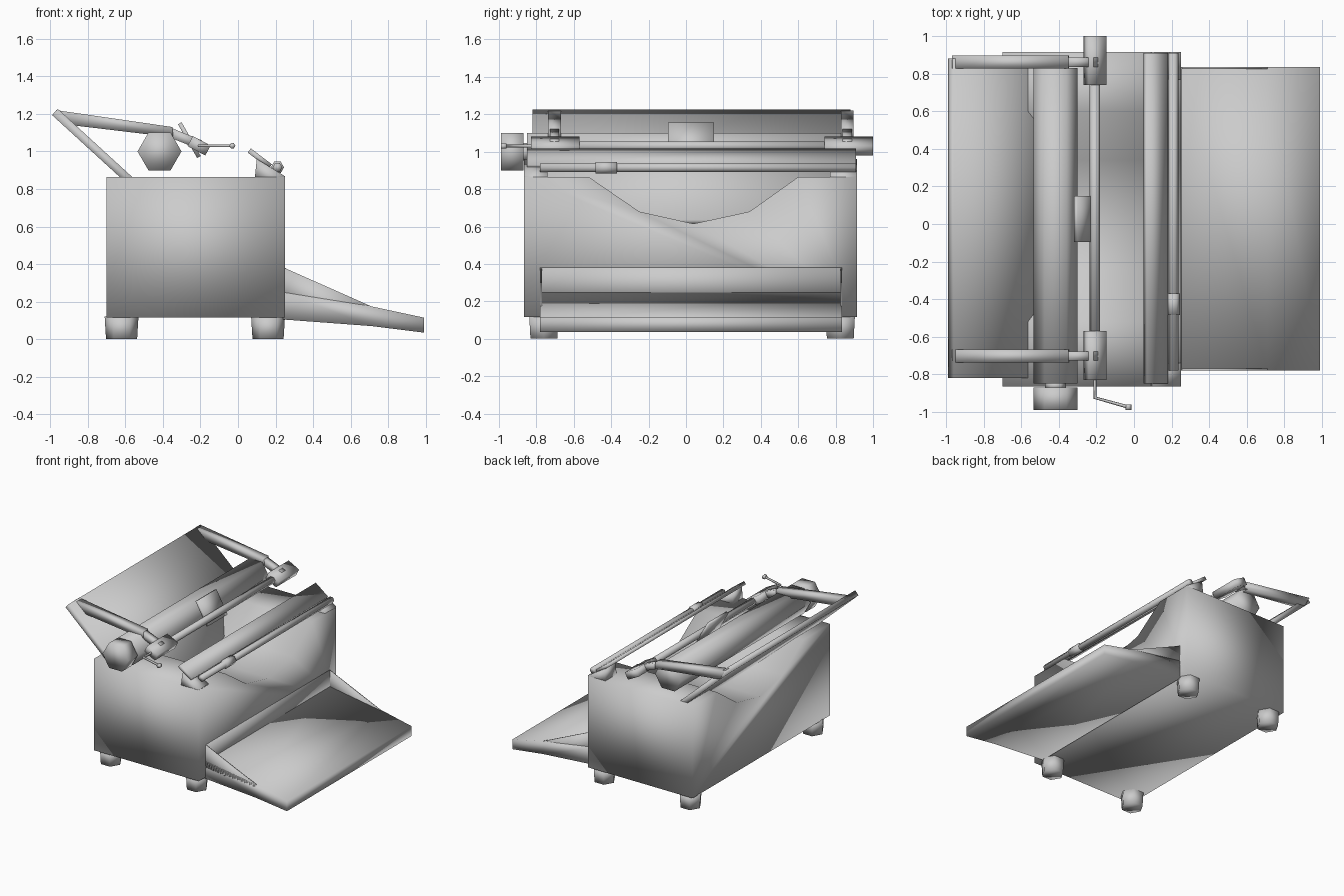
import bpy, bmesh, math
from mathutils import Vector

cube = bpy.data.objects.get("Cube")
if cube:
    bpy.data.objects.remove(cube, do_unlink=True)

grey = bpy.data.materials.new("plain grey")
grey.use_nodes = True
grey.diffuse_color = (0.6, 0.6, 0.6, 1)
grey.node_tree.nodes["Principled BSDF"].inputs["Base Color"].default_value = (0.6, 0.6, 0.6, 1)

# How a flat profile point (u, v) at depth d maps to space for each extrusion axis
PLACE = {
    "x": lambda u, v, d: (d, u, v),
    "y": lambda u, v, d: (u, d, v),
    "z": lambda u, v, d: (u, v, d),
}


def prism(name, profile, axis, start, end):
    """Extrude a closed profile along an axis, smooth shaded."""
    bm = bmesh.new()
    base = bm.faces.new([bm.verts.new(PLACE[axis](u, v, start)) for u, v in profile])
    moved = bmesh.ops.extrude_face_region(bm, geom=[base])["geom"]
    shift = Vector(PLACE[axis](0, 0, end - start))
    bmesh.ops.translate(bm, vec=shift, verts=[g for g in moved if isinstance(g, bmesh.types.BMVert)])
    bmesh.ops.recalc_face_normals(bm, faces=bm.faces)
    for face in bm.faces:
        face.smooth = True
    mesh = bpy.data.meshes.new(name)
    bm.to_mesh(mesh)
    bm.free()
    mesh.materials.append(grey)
    obj = bpy.data.objects.new(name, mesh)
    bpy.context.collection.objects.link(obj)
    return obj


def polygon(u, v, radius, sides=6):
    step = math.tau / sides
    return [(u + radius * math.cos(i * step), v + radius * math.sin(i * step)) for i in range(sides)]


def slab(a, b, thickness):
    """Four-sided profile of a straight bar centred on the line a-b."""
    a, b = Vector(a), Vector(b)
    side = (b - a).orthogonal().normalized() * thickness / 2
    return [tuple(p) for p in (a + side, b + side, b - side, a - side)]


# Body: a solid block with a trough running through its top
prism("body", [(-0.865, 0.115), (0.915, 0.115), (0.915, 0.865), (0.6, 0.865), (0.34, 0.68),
               (0.04, 0.615), (-0.25, 0.68), (-0.52, 0.865), (-0.865, 0.865)], "x", -0.7, 0.25)

# Raised brackets on the front corners
bracket = [(0.09, 0.86), (0.25, 0.86), (0.25, 0.868), (0.1, 0.96)]
for side, start, end in (("near", -0.865, -0.74), ("far", 0.77, 0.915)):
    prism(side + "_corner_bracket", bracket, "y", start, end)

# Feet
for x in (-0.62, 0.16):
    for y in (-0.76, 0.825):
        foot = prism("foot", polygon(x, y, 0.09), "z", 0, 0.12)
        for v in foot.data.vertices:
            if v.co.z < 0.01:
                v.co.x = x + (v.co.x - x) * 0.92
                v.co.y = y + (v.co.y - y) * 0.92

# Keyboard tray: sloping floor between low side walls
prism("tray_floor", [(0.24, 0.105), (0.71, 0.07), (0.99, 0.035), (0.99, 0.115), (0.71, 0.175),
                     (0.24, 0.25)], "y", -0.78, 0.835)
wall = [(0.24, 0.2), (0.71, 0.13), (0.71, 0.175), (0.24, 0.383)]
for side, start, end in (("near", -0.78, -0.77), ("far", 0.825, 0.835)):
    prism(side + "_tray_wall", wall, "y", start, end)
prism("tray_back", [(0.24, 0.2), (0.256, 0.2), (0.256, 0.378), (0.24, 0.383)], "y", -0.78, 0.835)

# Paper rest leaning back out of the trough
prism("paper_rest", slab((-0.975, 1.21), (-0.33, 0.62), 0.045), "y", -0.82, 0.88)

# Roller with its neck and turning knob
prism("roller", polygon(-0.418, 1.0, 0.117), "y", -0.85, 0.83)
prism("roller_neck", polygon(-0.418, 1.0, 0.055), "y", -0.88, -0.84)
prism("roller_knob", polygon(-0.418, 1.0, 0.117), "y", -0.99, -0.87)

# Paper holder: rod, end grips, finger plate
prism("holder_rod", polygon(-0.208, 1.03, 0.028), "y", -0.6, 0.76)
for side, start, end in (("near", -0.83, -0.57), ("far", 0.74, 1.0)):
    prism(side + "_holder_grip", slab((-0.255, 1.055), (-0.16, 1.005), 0.06), "y", start, end)
prism("paper_finger", slab((-0.31, 1.15), (-0.208, 0.97), 0.022), "y", -0.095, 0.15)

# Arms from the paper rest to the holder
arm = [(-0.97, 1.22), (-0.35, 1.13), (-0.345, 1.075), (-0.93, 1.145)]
for side, y in (("near", -0.703), ("far", 0.862)):
    prism(side + "_arm", arm, "y", y - 0.034, y + 0.034)
    prism(side + "_arm_neck", slab((-0.36, 1.1), (-0.2, 1.035), 0.05), "y", y - 0.025, y + 0.025)

# Return lever: thin bent wire with a small tip
path = [(-0.208, -0.82, 1.03), (-0.208, -0.925, 1.03), (-0.03, -0.975, 1.03)]
curve = bpy.data.curves.new("return_lever", "CURVE")
curve.dimensions = "3D"
curve.bevel_depth = 0.009
curve.bevel_resolution = 1
curve.use_fill_caps = True
line = curve.splines.new("POLY")
line.points.add(len(path) - 1)
for point, co in zip(line.points, path):
    point.co = (*co, 1)
curve.materials.append(grey)
bpy.context.collection.objects.link(bpy.data.objects.new("return_lever", curve))
prism("lever_tip", polygon(-0.03, 1.03, 0.016), "y", -0.99, -0.96)

# Front guard plate, guide rod and slider
prism("guard_plate", slab((0.06, 1.005), (0.172, 0.92), 0.028), "y", -0.85, 0.91)
prism("guide_rod", polygon(0.21, 0.915, 0.026), "y", -0.78, 0.91)
prism("rod_slider", polygon(0.21, 0.915, 0.035), "y", -0.485, -0.37)
